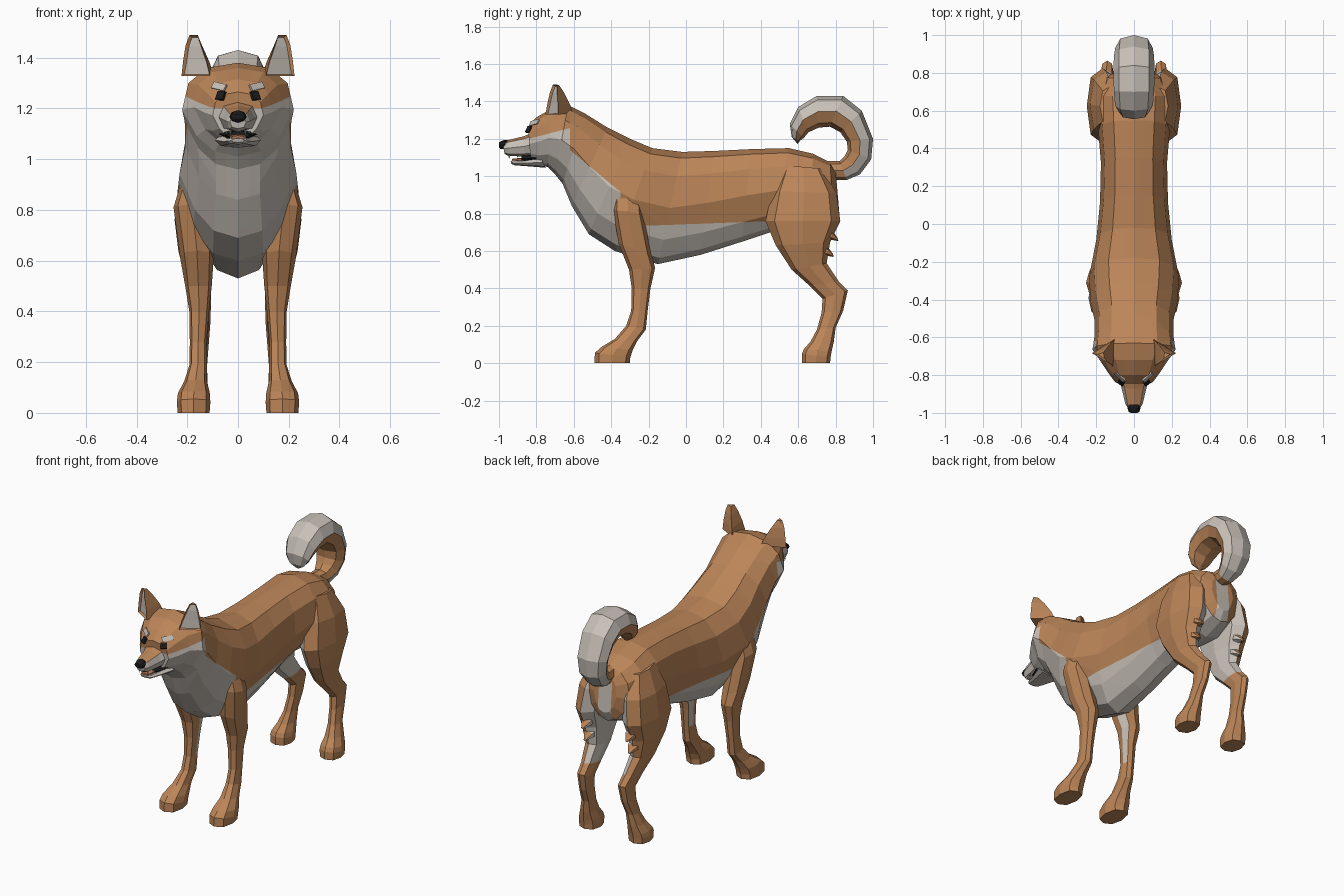
import bpy, bmesh, math
from mathutils import Vector, Matrix
from mathutils.bvhtree import BVHTree


def material(name, rgb):
    m = bpy.data.materials.new(name)
    m.diffuse_color = (*rgb, 1)
    return m


MATS = [material("ginger_fur", (0.50, 0.235, 0.098)),
        material("cream_fur", (0.58, 0.53, 0.48)),
        material("black", (0.012, 0.011, 0.011)),
        material("tongue_orange", (0.50, 0.20, 0.10)),
        material("tooth_white", (0.80, 0.78, 0.72))]
GINGER, CREAM, BLACK, TONGUE, TOOTH = range(5)


def finish(name, bm, color, mirror=False):
    """Turn a bmesh into an object; color is an index, a rule(centre, normal) or None to keep."""
    bm.normal_update()
    if color is not None:
        for f in bm.faces:
            f.material_index = color(f.calc_center_median(), f.normal) if callable(color) else color
    me = bpy.data.meshes.new(name)
    bm.to_mesh(me)
    bm.free()
    for m in MATS:
        me.materials.append(m)
    ob = bpy.data.objects.new(name, me)
    bpy.context.collection.objects.link(ob)
    if mirror:
        ob.modifiers.new("mirror", 'MIRROR')
    return ob


def loft(rings, n=10, p=1.0, phase=0.0, keel=0.0):
    """Skin rings given as (y1, z1, y2, z2, half width, centre x); keel narrows the second side."""
    bm = bmesh.new()
    power = lambda v: math.copysign(abs(v) ** p, v)
    loops = []
    for y1, z1, y2, z2, w, *cx in rings:
        x = cx[0] if cx else 0
        loop = []
        for k in range(n):
            a = math.tau * k / n + phase
            c, s = power(math.cos(a)), power(math.sin(a))
            s *= 1 - keel * max(0, -c)
            loop.append(bm.verts.new((x + w * s, (y1 + y2) / 2 + c * (y1 - y2) / 2,
                                      (z1 + z2) / 2 + c * (z1 - z2) / 2)))
        loops.append(loop)
    for A, B in zip(loops, loops[1:]):
        for k in range(n):
            bm.faces.new((A[k], A[(k + 1) % n], B[(k + 1) % n], B[k]))
    bm.faces.new(loops[0])
    bm.faces.new(loops[-1])
    bmesh.ops.recalc_face_normals(bm, faces=bm.faces)
    return bm


def slice_mesh(bm, co, no):
    bmesh.ops.bisect_plane(bm, geom=bm.verts[:] + bm.edges[:] + bm.faces[:], plane_co=co, plane_no=no)


def cut(bm, p, q):
    """Slice along the line p-q drawn in the side view."""
    slice_mesh(bm, (0, *p), (0, p[1] - q[1], q[0] - p[0]))


def above(c, p, q):
    """Height of point c over the line p-q in the side view."""
    return c.z - (p[1] + (q[1] - p[1]) * (c.y - p[0]) / (q[0] - p[0]))


# head, neck and trunk
CHEEK = ((-0.86, 1.195), (-0.63, 1.255))
NECK = ((-0.62, 1.14), (-0.38, 0.94))
BELLY = ((-.35, .73), (.45, .76))
body = loft([
    (-.845, 1.265, -.83, 1.08, .10), (-.80, 1.315, -.78, 1.055, .135),
    (-.72, 1.36, -.74, 1.05, .175), (-.63, 1.38, -.70, 1.01, .22),
    (-.54, 1.335, -.66, .96, .21), (-.42, 1.26, -.61, .84, .208),
    (-.30, 1.20, -.52, .69, .23), (-.18, 1.15, -.38, .60, .238),
    (-.02, 1.13, -.15, .53, .20), (.15, 1.135, .08, .58, .18),
    (.35, 1.145, .30, .65, .175), (.55, 1.15, .45, .70, .19),
    (.68, 1.12, .66, .69, .20), (.77, 1.075, .79, .74, .15),
    (.80, 1.03, .82, .80, .08)], n=12, p=.82, keel=.3)
for line in (CHEEK, NECK, BELLY, ((-.62, 0), (-.62, 1)), ((-.35, 0), (-.35, 1))):
    cut(body, *line)
for x in (-.045, .045):
    slice_mesh(body, (x, 0, 0), (1, 0, 0))


def body_color(c, n):
    if c.y < -.35:
        pale = above(c, *CHEEK) < 0 and (c.y < -.62 or above(c, *NECK) < 0)
    elif c.y < .45:
        pale = above(c, *BELLY) < 0
    else:
        pale = n.z < -.5 or (c.y > .74 and abs(c.x) < .045 and c.z < .95)
    return CREAM if pale else GINGER


tree = BVHTree.FromBMesh(body)
finish("body", body, body_color)


# eyes and pale brows sit on the face surface
def plate(name, x, z, w, h, roll, thick, color):
    loc, nor, _, _ = tree.ray_cast(Vector((x, -2, z)), Vector((0, 1, 0)))
    rot = nor.to_track_quat('Z', 'Y').to_matrix().to_4x4()
    bm = bmesh.new()
    bmesh.ops.create_cube(bm, size=1, matrix=Matrix.Translation(loc) @ rot @
                          Matrix.Rotation(roll, 4, 'Z') @ Matrix.Diagonal((w, h, thick, 1)))
    finish(name, bm, color, True)


plate("eye", .068, 1.25, .036, .036, 0, .012, BLACK)
plate("brow", .074, 1.286, .066, .028, .2, .009, CREAM)

# muzzle, nose and mouth
finish("muzzle", loft([
    (-.80, 1.24, -.78, 1.11, .09), (-.87, 1.213, -.865, 1.106, .066),
    (-.955, 1.192, -.95, 1.108, .046), (-.98, 1.172, -.97, 1.12, .032)], n=8, p=.85),
    lambda c, n: GINGER if n.z > .6 else CREAM)
finish("nose", loft([
    (-.955, 1.193, -.955, 1.15, .026), (-.975, 1.193, -.975, 1.144, .034),
    (-.995, 1.185, -.993, 1.146, .029), (-1.0, 1.178, -1.0, 1.156, .018)], n=8), BLACK)
finish("lower_jaw", loft([
    (-.78, 1.105, -.75, 1.045, .09), (-.86, 1.086, -.855, 1.054, .058),
    (-.925, 1.084, -.915, 1.058, .04), (-.938, 1.082, -.934, 1.066, .024)], n=8, p=.8), CREAM)
finish("mouth_inside", loft([
    (-.79, 1.12, -.79, 1.08, .08), (-.85, 1.115, -.85, 1.075, .057),
    (-.88, 1.112, -.88, 1.08, .045)], n=8), BLACK)
finish("tongue", loft([
    (-.85, 1.102, -.85, 1.08, .04), (-.93, 1.093, -.93, 1.078, .028)], n=6), TONGUE)
for name, x, y, z, tip in (("upper_fang", .03, -.945, 1.114, -.018),
                           ("lower_fang", .027, -.922, 1.08, .016),
                           ("upper_tooth", .044, -.90, 1.112, -.012)):
    finish(name, loft([(y - .007, z, y + .007, z, .006, x),
                       (y - .001, z + tip, y + .001, z + tip, .001, x)], n=4), TOOTH, True)

# ears turned outward, with a recessed pale front
ear = loft([(-.765, 1.325, -.59, 1.34, .075, .145), (-.755, 1.39, -.61, 1.385, .062, .15),
            (-.74, 1.45, -.65, 1.445, .042, .157), (-.72, 1.49, -.685, 1.488, .022, .16)],
           n=3, phase=math.pi / 3)
ear.normal_update()
front = [f for f in ear.faces if f.normal.y < -.6]
bmesh.ops.inset_region(ear, faces=front, thickness=.009, depth=-.012)
for f in front:
    f.material_index = CREAM
bmesh.ops.rotate(ear, verts=ear.verts, cent=(.15, -.68, 1.4), matrix=Matrix.Rotation(.55, 3, 'Z'))
finish("ear", ear, None, True)


# legs: pale on the upper inner faces
def leg_color(low, inward, forward):
    return lambda c, n: CREAM if n.x < inward and n.y > forward and c.z > low else GINGER


finish("front_leg", loft([
    (-.38, 1.0, -.25, .98, .05, .15), (-.39, .82, -.23, .80, .073, .181),
    (-.36, .64, -.185, .58, .066, .162), (-.305, .50, -.165, .51, .053, .156),
    (-.29, .40, -.19, .40, .039, .153), (-.293, .28, -.205, .28, .033, .157),
    (-.32, .20, -.215, .18, .034, .157), (-.38, .13, -.26, .12, .045, .167),
    (-.455, .085, -.285, .07, .063, .174), (-.487, .055, -.298, .03, .066, .175),
    (-.49, 0, -.30, 0, .063, .175)], n=8, p=.8), leg_color(.3, -.4, -.15), True)
finish("hind_leg", loft([
    (.52, 1.06, .73, 1.04, .06, .12), (.46, .92, .805, .91, .088, .145),
    (.425, .76, .825, .76, .085, .165), (.48, .63, .77, .645, .07, .165),
    (.565, .50, .752, .535, .05, .155), (.66, .415, .815, .44, .039, .146),
    (.73, .345, .865, .388, .034, .142), (.725, .27, .84, .28, .031, .146),
    (.70, .18, .80, .19, .033, .155), (.665, .115, .79, .115, .045, .165),
    (.63, .075, .778, .06, .061, .172), (.62, .05, .773, .03, .064, .173),
    (.62, 0, .77, 0, .061, .173)], n=8, p=.8), leg_color(.42, -.35, -.95), True)

# feathered tufts behind the thighs
for y, z in ((.815, .665), (.79, .58)):
    finish("thigh_tuft", loft([
        (y - .09, z + .08, y - .11, z - .01, .045, .155),
        (y - .03, z + .04, y - .04, z - .005, .035, .155),
        (y - .004, z + .004, y, z - .012, .01, .155)], n=6),
        lambda c, n: CREAM if n.x < -.3 else GINGER, True)


# curled tail: pale along the outside of the curl
def tail_color(c, n):
    outward = n.y * (c.y - .75) + n.z * (c.z - 1.2)
    return CREAM if outward > 0 and not (c.y < .84 and c.z < 1.1) else GINGER


finish("tail", loft([
    (.77, .98, .75, 1.08, .045), (.86, .98, .82, 1.08, .055),
    (.93, 1.01, .85, 1.11, .075), (.99, 1.09, .865, 1.14, .09),
    (1.0, 1.2, .86, 1.185, .10), (.94, 1.35, .825, 1.235, .107),
    (.84, 1.43, .77, 1.265, .108), (.70, 1.43, .71, 1.26, .107),
    (.60, 1.37, .655, 1.235, .10), (.555, 1.28, .63, 1.205, .08),
    (.565, 1.21, .61, 1.19, .05), (.597, 1.172, .602, 1.18, .012)], n=8, p=.9), tail_color)
